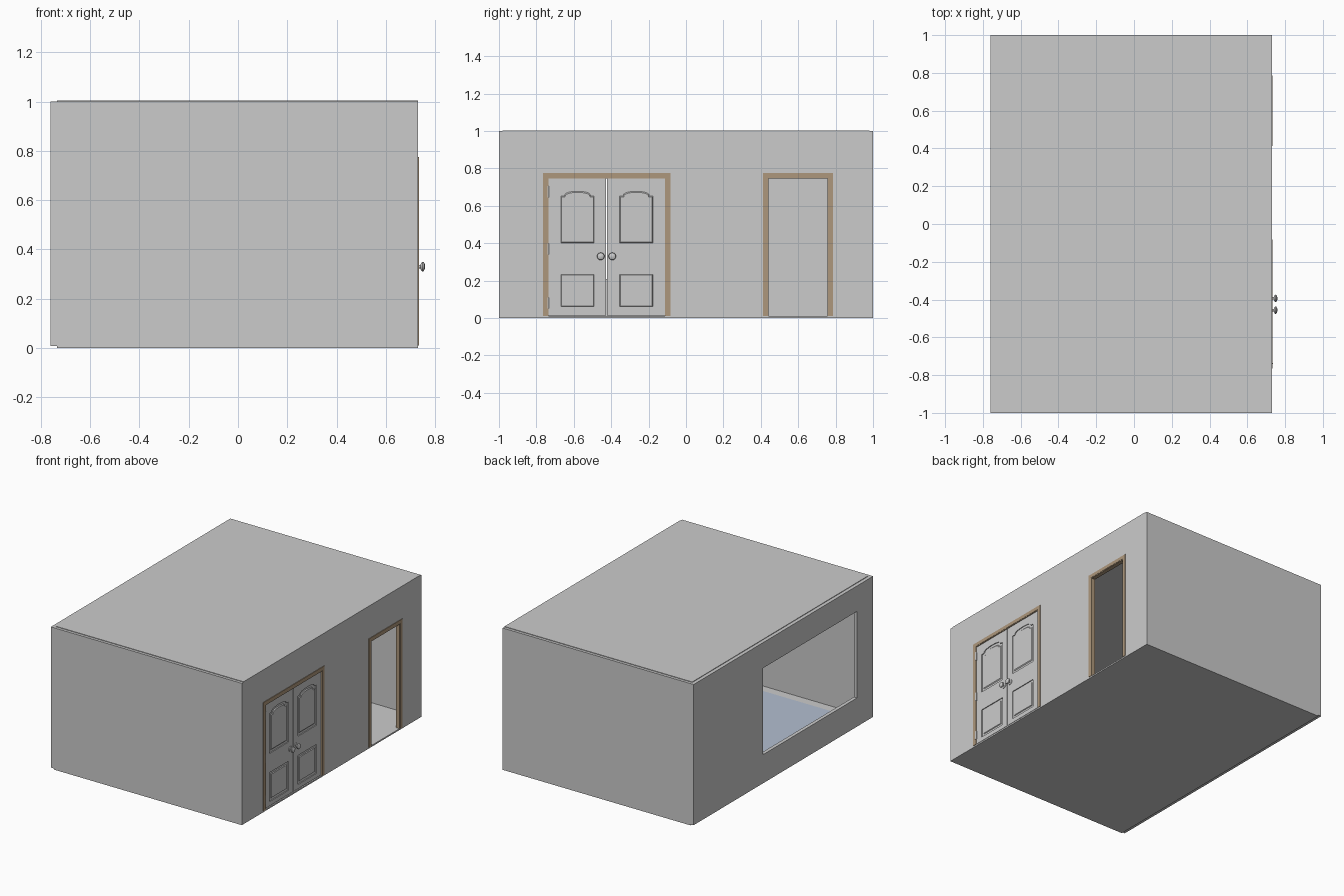
import bpy, bmesh, math
from mathutils import Matrix

if "Cube" in bpy.data.objects:
    bpy.data.objects.remove(bpy.data.objects["Cube"])


def material(name, rgb):
    m = bpy.data.materials.new(name)
    m.diffuse_color = (*rgb, 1)
    m.use_nodes = True
    m.node_tree.nodes["Principled BSDF"].inputs["Base Color"].default_value = m.diffuse_color
    return m


BROWN = material("wood_trim", (0.42, 0.31, 0.20))
BLUE = material("blue_carpet", (0.45, 0.52, 0.64))


def finish(name, bm, mat=None):
    bmesh.ops.recalc_face_normals(bm, faces=bm.faces)
    me = bpy.data.meshes.new(name)
    bm.to_mesh(me)
    bm.free()
    ob = bpy.data.objects.new(name, me)
    bpy.context.collection.objects.link(ob)
    if mat:
        me.materials.append(mat)
    return ob


def box(name, x, y, z, mat=None):
    bm = bmesh.new()
    bmesh.ops.create_cube(bm, size=1)
    for v in bm.verts:
        for i, (a, b) in enumerate((x, y, z)):
            v.co[i] = a if v.co[i] < 0 else b
    return finish(name, bm, mat)


def prism(name, pts, x0, x1, mat=None, shrink=1.0):
    """Extrude a (y, z) outline from x0 to x1, optionally tapering the x1 end."""
    bm = bmesh.new()
    cy = (min(p[0] for p in pts) + max(p[0] for p in pts)) / 2
    cz = (min(p[1] for p in pts) + max(p[1] for p in pts)) / 2
    a = [bm.verts.new((x0, y, z)) for y, z in pts]
    b = [bm.verts.new((x1, cy + (y - cy) * shrink, cz + (z - cz) * shrink)) for y, z in pts]
    n = len(pts)
    bm.faces.new(a)
    bm.faces.new(b)
    for i in range(n):
        bm.faces.new((a[i], a[(i + 1) % n], b[(i + 1) % n], b[i]))
    return finish(name, bm, mat)


def cut(ob, cutter):
    mod = ob.modifiers.new("cut", 'BOOLEAN')
    mod.object = cutter
    mod.solver = 'EXACT'
    bpy.context.view_layer.objects.active = ob
    bpy.ops.object.modifier_apply(modifier=mod.name)
    bpy.data.objects.remove(cutter)


# Shell: floor, ceiling, front and back walls
box("floor", (-0.735, 0.73), (-1, 1), (0, 0.01))
box("ceiling", (-0.735, 0.73), (-0.98, 0.98), (0.988, 1.004))
box("carpet", (-0.73, 0.2), (-0.91, 0.4), (0.01, 0.012), BLUE)
for s, name in ((-1, "front_wall"), (1, "back_wall")):
    box(name, (-0.735, 0.73), sorted((s * 0.975, s)), (0.01, 1))

# Left wall with a large window opening
left = box("left_wall", (-0.76, -0.735), (-1, 1), (0.008, 1))
cut(left, box("window_cutter", (-0.9, -0.6), (-0.82, 0.23), (0.21, 0.82)))

# Right wall with two door openings
TOP = 0.75
D0, D1, E0, E1 = -0.74, -0.108, 0.437, 0.76
prism("right_wall", [(-0.978, 0.01), (D0, 0.01), (D0, TOP), (D1, TOP), (D1, 0.01),
                     (E0, 0.01), (E0, TOP), (E1, TOP), (E1, 0.01),
                     (0.978, 0.01), (0.978, 1), (-0.978, 1)], 0.705, 0.73)


# Stepped door casings
def casing(name, y0, y1):
    for step, w, x0, x1 in (("outer", 0.025, 0.701, 0.734), ("inner", 0.012, 0.703, 0.732)):
        i = 0.004 if step == "inner" else 0
        a, b, t = y0 + i, y1 - i, TOP - i
        prism(f"{name}_{step}", [(a - w, 0.01), (a, 0.01), (a, t), (b, t), (b, 0.01),
                                 (b + w, 0.01), (b + w, t + w), (a - w, t + w)], x0, x1, BROWN)


casing("double_door_casing", D0, D1)
casing("single_door_casing", E0, E1)


# Panel outline: rectangle, or with a shouldered arch on top
def panel(cy, hw, z0, z1, rise=0.0):
    pts = [(cy - hw, z0), (cy + hw, z0), (cy + hw, z1)]
    if rise:
        r = hw * 0.78
        for i in range(13):
            t = math.pi * i / 12
            pts.append((cy + r * math.cos(t), z1 + rise * math.sin(t) ** 0.7 if 0 < i < 12 else z1))
    return pts + [(cy - hw, z1)]


# Knob: rosette, stem and round handle turned along x
def knob(name, y, side):
    prof = [(0, 0.018), (0.004, 0.017), (0.006, 0.007), (0.013, 0.007), (0.016, 0.015),
            (0.021, 0.020), (0.027, 0.018), (0.031, 0.010), (0.0325, 0)]
    bm = bmesh.new()
    vs = [bm.verts.new((a, r, 0)) for a, r in prof]
    es = [bm.edges.new(p) for p in zip(vs, vs[1:])]
    bmesh.ops.spin(bm, geom=vs + es, axis=(1, 0, 0), cent=(0, 0, 0), angle=2 * math.pi, steps=20)
    bmesh.ops.remove_doubles(bm, verts=bm.verts, dist=1e-4)
    x = 0.727 if side > 0 else 0.707
    bmesh.ops.transform(bm, matrix=Matrix.Translation((x, y, 0.33)) @ Matrix.Diagonal((side, 1, 1, 1)),
                        verts=bm.verts)
    ob = finish(name, bm)
    for o in bpy.context.selected_objects:
        o.select_set(False)
    ob.select_set(True)
    bpy.context.view_layer.objects.active = ob
    bpy.ops.object.shade_smooth_by_angle()


# Two door leaves with recessed, raised-field panels on both faces
XI, XO, DEEP = 0.707, 0.727, 0.006
for tag, y0, y1, cy, ky in (("left", -0.736, -0.427, -0.58, -0.456),
                            ("right", -0.422, -0.112, -0.266, -0.394)):
    leaf = box(f"{tag}_door_leaf", (XI, XO), (y0, y1), (0.015, 0.746))
    for pos, z0, z1, rise in (("lower", 0.045, 0.25, 0), ("upper", 0.385, 0.668, 0.026)):
        for face, surf, s in (("outer", XO, 1), ("inner", XI, -1)):
            base = surf - s * DEEP
            cut(leaf, prism("cutter", panel(cy, 0.105, z0, z1, rise), base, surf + s * 0.02))
            prism(f"{tag}_{pos}_{face}_panel", panel(cy, 0.09, z0 + 0.015, z1 - 0.015, rise),
                  base - s * 0.001, surf - s * 0.001, shrink=0.95)
    knob(f"{tag}_outer_knob", ky, 1)
    knob(f"{tag}_inner_knob", ky, -1)

# Hinges on the double door
for i, (z0, z1) in enumerate(((0.05, 0.11), (0.34, 0.40), (0.645, 0.705))):
    bm = bmesh.new()
    bmesh.ops.create_cone(bm, cap_ends=True, segments=12, radius1=0.006, radius2=0.006, depth=z1 - z0,
                          matrix=Matrix.Translation((0.7295, -0.738, (z0 + z1) / 2)))
    finish(f"hinge_{i + 1}", bm)
